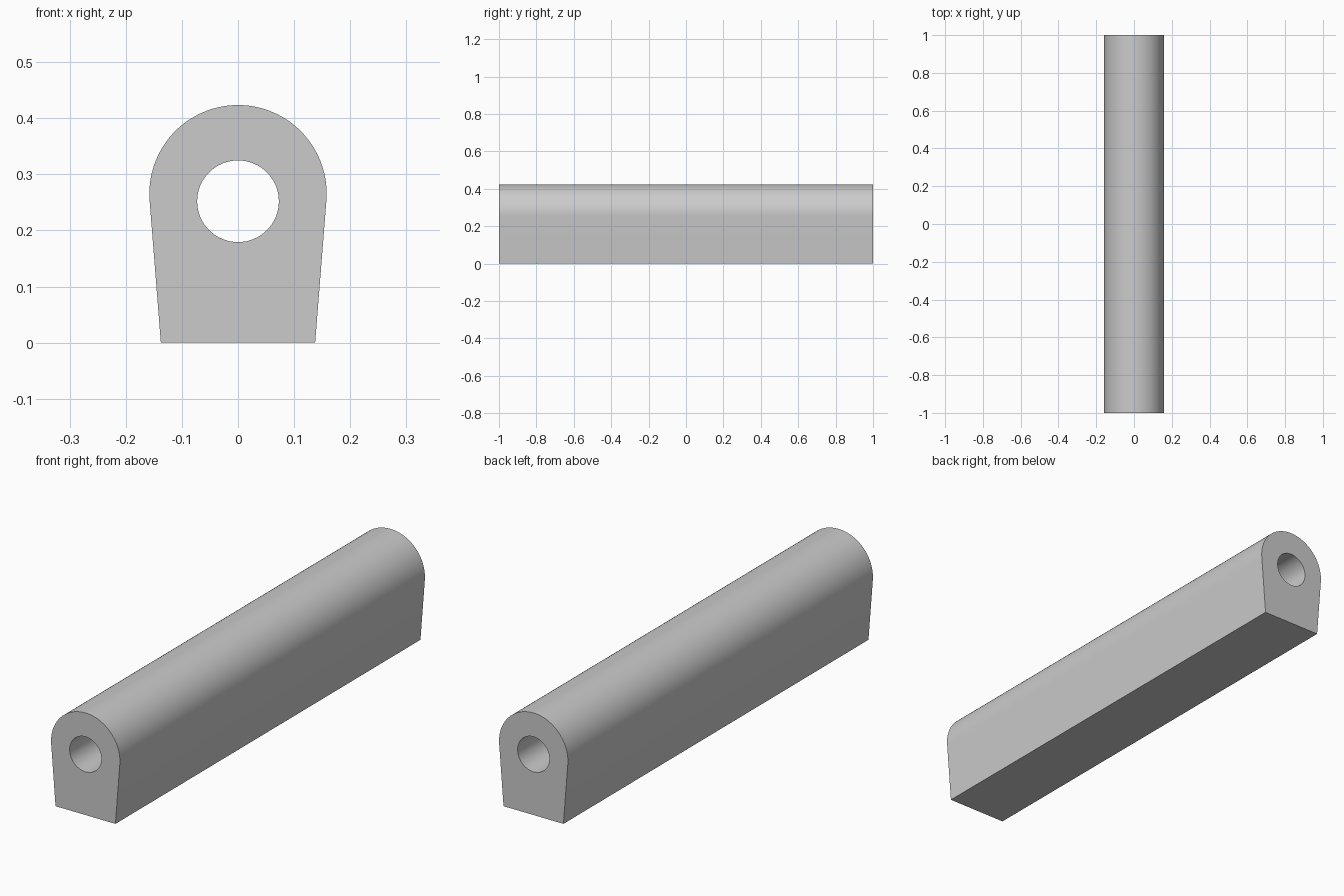
import bpy, bmesh
from math import sin, cos, pi, atan2, acos, hypot, radians

cube = bpy.data.objects.get("Cube")
if cube:
    bpy.data.objects.remove(cube, do_unlink=True)

LENGTH = 2.0
BASE_HALF = 0.1375
TOP_R, TOP_Z = 0.158, 0.2655
BORE_R, BORE_Z = 0.0728, 0.252


def arc(radius, z, start, end, steps):
    """Points on an arc in the XZ plane."""
    angles = [start + (end - start) * i / steps for i in range(steps + 1)]
    return [(radius * cos(a), z + radius * sin(a)) for a in angles]


# Outline: rounded top running tangentially into tapered sides
tangent = atan2(-TOP_Z, BASE_HALF) + acos(TOP_R / hypot(BASE_HALF, TOP_Z))
outline = [(BASE_HALF, 0)] + arc(TOP_R, TOP_Z, tangent, pi - tangent, 64) + [(-BASE_HALF, 0)]
bore = arc(BORE_R, BORE_Z, 0, 2 * pi, 64)[:-1]

# Fill the section around the bore, then extrude it lengthwise
bm = bmesh.new()
for loop in (outline, bore):
    verts = [bm.verts.new((x, -LENGTH / 2, z)) for x, z in loop]
    for i, v in enumerate(verts):
        bm.edges.new((v, verts[(i + 1) % len(verts)]))
section = bmesh.ops.triangle_fill(bm, edges=bm.edges[:], use_beauty=True)
faces = [f for f in section["geom"] if isinstance(f, bmesh.types.BMFace)]
extruded = bmesh.ops.extrude_face_region(bm, geom=faces, use_keep_orig=True)
bmesh.ops.translate(bm, vec=(0, LENGTH, 0),
                    verts=[g for g in extruded["geom"] if isinstance(g, bmesh.types.BMVert)])
bmesh.ops.recalc_face_normals(bm, faces=bm.faces[:])

mesh = bpy.data.meshes.new("bored_bar")
bm.to_mesh(mesh)
bm.free()
bar = bpy.data.objects.new("bored_bar", mesh)
bpy.context.collection.objects.link(bar)

# Plain grey finish
grey = bpy.data.materials.new("light grey")
grey.use_nodes = True
color = (0.6, 0.6, 0.6, 1)
grey.diffuse_color = color
grey.node_tree.nodes["Principled BSDF"].inputs["Base Color"].default_value = color
mesh.materials.append(grey)

# Smooth curved walls, crisp end and base edges
bpy.ops.object.select_all(action="DESELECT")
bar.select_set(True)
bpy.context.view_layer.objects.active = bar
bpy.ops.object.shade_smooth_by_angle(angle=radians(30))
